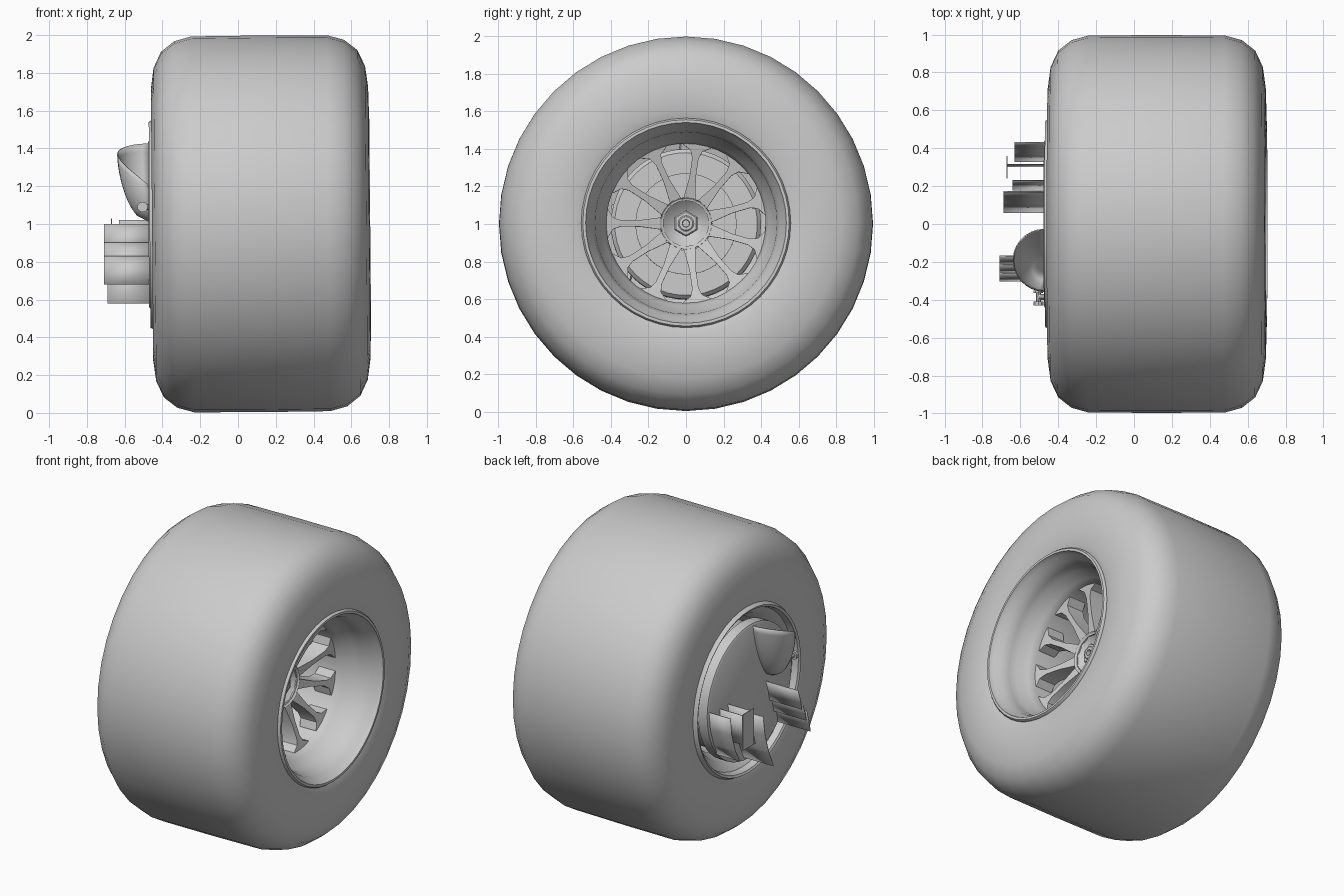
import bpy, bmesh, math
from mathutils import Matrix, Vector

old = bpy.data.objects.get("Cube")
if old:
    bpy.data.objects.remove(old, do_unlink=True)

grey = bpy.data.materials.new("plain grey")
grey.use_nodes = True
colour = (0.6, 0.6, 0.6, 1)
grey.diffuse_color = colour
grey.node_tree.nodes["Principled BSDF"].inputs["Base Color"].default_value = colour

# Slight lean of the wheel about its centre
CENTRE = Matrix.Translation((0, 0, 1)) @ Matrix.Rotation(math.radians(-0.5), 4, 'Y')


def finish(name, bm, angle=35, lean=True):
    bmesh.ops.remove_doubles(bm, verts=bm.verts, dist=0.0001)
    bmesh.ops.recalc_face_normals(bm, faces=bm.faces)
    if lean:
        bm.transform(CENTRE)
    mesh = bpy.data.meshes.new(name)
    bm.to_mesh(mesh)
    bm.free()
    mesh.materials.append(grey)
    obj = bpy.data.objects.new(name, mesh)
    bpy.context.collection.objects.link(obj)
    bpy.ops.object.select_all(action='DESELECT')
    obj.select_set(True)
    bpy.context.view_layer.objects.active = obj
    bpy.ops.object.shade_smooth_by_angle(angle=math.radians(angle))
    return obj


def lathe(name, profile, steps=48, closed=False, angle=35):
    """Spin (x, radius) points round the axle."""
    bm = bmesh.new()
    verts = [bm.verts.new((x, 0, r)) for x, r in profile]
    pairs = list(zip(verts, verts[1:]))
    if closed:
        pairs.append((verts[-1], verts[0]))
    edges = [bm.edges.new(p) for p in pairs]
    bmesh.ops.spin(bm, geom=verts + edges, cent=(0, 0, 0), axis=(1, 0, 0),
                   angle=math.tau, steps=steps, use_duplicate=False)
    return finish(name, bm, angle)


def vane(name, x_out, path, thick=0.006):
    """Curved plate: a (y, z) path drawn out from the backplate."""
    bm = bmesh.new()
    rows = [[bm.verts.new((x, y, z)) for y, z in path] for x in (-0.45, x_out)]
    for i in range(len(path) - 1):
        bm.faces.new((rows[0][i], rows[0][i + 1], rows[1][i + 1], rows[1][i]))
    obj = finish(name, bm, lean=False)
    solid = obj.modifiers.new("thickness", 'SOLIDIFY')
    solid.thickness = thick
    solid.offset = 0
    return obj


def rod(name, start, end, radius, sides=10):
    a, b = Vector(start), Vector(end)
    bm = bmesh.new()
    bmesh.ops.create_cone(bm, cap_ends=True, segments=sides, radius1=radius,
                          radius2=radius, depth=(b - a).length)
    turn = (b - a).to_track_quat('Z', 'Y').to_matrix().to_4x4()
    bm.transform(Matrix.Translation((a + b) / 2) @ turn)
    return finish(name, bm, lean=False)


# Tyre
lathe("tyre", [(-0.44, 0.55), (-0.455, 0.6), (-0.455, 0.72), (-0.44, 0.83),
               (-0.40, 0.915), (-0.33, 0.97), (-0.24, 0.995), (0.12, 0.997),
               (0.48, 0.995), (0.57, 0.97), (0.64, 0.915), (0.68, 0.83),
               (0.695, 0.72), (0.698, 0.6), (0.68, 0.55)], 40, True, 60)

# Rim barrel with a lip at each end
lathe("rim_barrel", [(0.67, 0.56), (0.69, 0.558), (0.70, 0.55), (0.70, 0.535),
                     (0.67, 0.525), (0.64, 0.50), (0.58, 0.485), (0.53, 0.48),
                     (0.47, 0.44), (0.43, 0.425), (-0.30, 0.43), (-0.38, 0.47),
                     (-0.42, 0.52), (-0.46, 0.53), (-0.468, 0.545), (-0.44, 0.56)])

# Eleven dished spokes flaring at both ends
bm = bmesh.new()
COUNT = 11
half_shape = [(0.12, 0.034), (0.18, 0.026), (0.25, 0.017), (0.35, 0.017),
              (0.39, 0.032), (0.415, 0.075), (0.44, 0.09)]
for k in range(COUNT):
    turn = Matrix.Rotation(math.pi / 2 + k * math.tau / COUNT, 3, 'X')
    rings = []
    for r, half in half_shape:
        front = 0.35 + 0.25 * (r - 0.12)
        rings.append([bm.verts.new(turn @ Vector((x, t, r))) for x, t in
                      ((front, half), (front, -half),
                       (front - 0.12, -half), (front - 0.12, half))])
    for a, b in zip(rings, rings[1:]):
        for i in range(4):
            j = (i + 1) % 4
            bm.faces.new((a[i], a[j], b[j], b[i]))
    bm.faces.new(rings[0])
    bm.faces.new(rings[-1])
finish("spokes", bm, 25)

# Hub with a funnel mouth, wheel nut and axle
lathe("hub_funnel", [(0.15, 0.13), (0.34, 0.14), (0.36, 0.138), (0.29, 0.075),
                     (0.27, 0.0)], 22)
lathe("wheel_nut", [(0.26, 0.07), (0.34, 0.07), (0.35, 0.062), (0.35, 0.04),
                    (0.30, 0.036)], 6, angle=10)
lathe("axle_tip", [(0.26, 0.042), (0.355, 0.042), (0.36, 0.036), (0.36, 0.02),
                   (0.33, 0.018), (0.33, 0)], 16)
lathe("axle", [(-0.44, 0.12), (0.2, 0.12)], 24)

# Brake disc and drum behind the spokes
lathe("brake_disc", [(0.02, 0.14), (0.02, 0.27), (0.07, 0.27), (0.07, 0.14)],
      40, True)
lathe("brake_drum", [(-0.45, 0.40), (-0.02, 0.40), (0.0, 0.38), (0.0, 0)])

# Backplate on the inner side
lathe("backplate", [(-0.40, 0.445), (-0.468, 0.445), (-0.474, 0.435), (-0.474, 0)])

# Air scoop: tapering half bowl with a slanted mouth
bm = bmesh.new()
grid = []
ARC, DROP = 14, 10
for j in range(DROP + 1):
    t = j / DROP
    size = math.sqrt(max(0, 1 - t ** 1.6))
    row = []
    for i in range(ARC + 1):
        a = math.pi * i / ARC
        lip = 1.425 - 0.22 * (i / ARC) ** 2
        row.append(bm.verts.new((-0.47 - 0.17 * math.sin(a) * size,
                                 -0.19 - 0.05 * t + 0.165 * math.cos(a) * size,
                                 lip + (1.01 - lip) * t)))
    grid.append(row)
for a, b in zip(grid, grid[1:]):
    for i in range(ARC):
        bm.faces.new((a[i], a[i + 1], b[i + 1], b[i]))
scoop = finish("air_scoop", bm, 50, False)
shell = scoop.modifiers.new("thickness", 'SOLIDIFY')
shell.thickness = 0.006

# Stepped slats at the front of the backplate
for n, (y, top, bottom) in enumerate(((-0.17, 1.0, 0.86), (-0.215, 0.9, 0.77),
                                      (-0.26, 0.83, 0.68))):
    vane(f"front_slat_{n + 1}", -0.71, [(y, top), (y - 0.025, (top + bottom) / 2),
                                       (y - 0.04, bottom)])

# Curved vanes at the rear of the backplate
vane("rear_vane_inner", -0.69, [(0.17, 0.95), (0.15, 0.82), (0.115, 0.7), (0.06, 0.58)])
vane("rear_vane_middle", -0.64, [(0.23, 1.0), (0.215, 0.88), (0.18, 0.76)])
vane("rear_vane_outer", -0.63, [(0.43, 1.02), (0.415, 0.9), (0.38, 0.79), (0.33, 0.7)])

# Upright winglet with its end plate
vane("rear_winglet", -0.67, [(0.315, 1.0), (0.305, 0.8)])
bm = bmesh.new()
bmesh.ops.create_cube(bm, size=1)
bm.transform(Matrix.Translation((-0.67, 0.30, 0.91)) @ Matrix.Diagonal((0.005, 0.12, 0.24, 1)))
finish("winglet_end_plate", bm, lean=False)

# Small pipe fitting beside the scoop
rod("fitting_stem", (-0.505, -0.34, 1.09), (-0.505, -0.43, 1.09), 0.014)
rod("fitting_collar", (-0.505, -0.35, 1.09), (-0.505, -0.365, 1.09), 0.026)
rod("fitting_end", (-0.505, -0.41, 1.09), (-0.505, -0.43, 1.09), 0.028)
rod("fitting_mount", (-0.45, -0.385, 1.09), (-0.505, -0.385, 1.09), 0.016)
